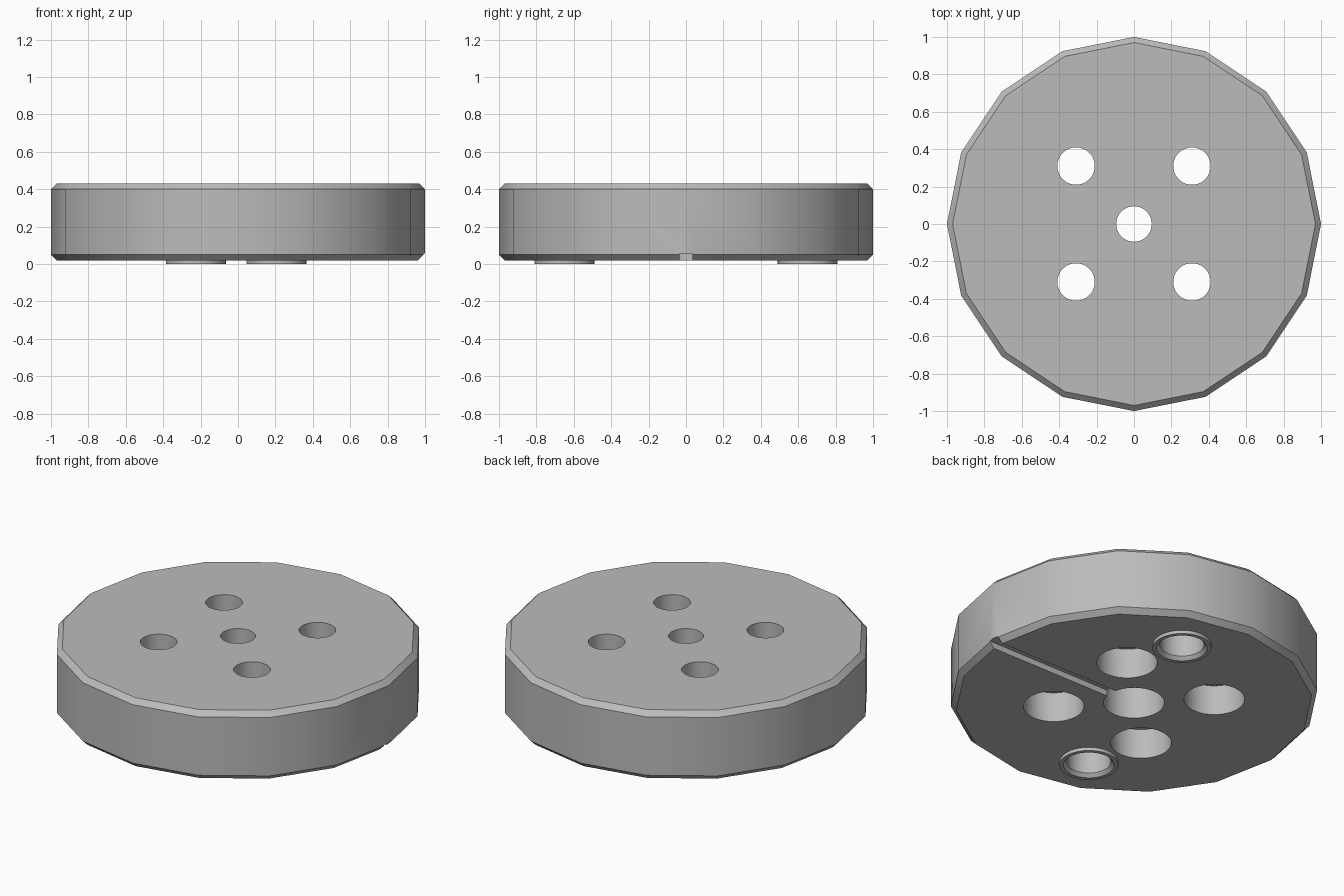
import bpy, bmesh, math
from mathutils import Matrix

if "Cube" in bpy.data.objects:
    bpy.data.objects.remove(bpy.data.objects["Cube"], do_unlink=True)

grey = bpy.data.materials.new("plain grey")
grey.use_nodes = True
colour = (0.5, 0.5, 0.5, 1)
grey.diffuse_color = colour
grey.node_tree.nodes["Principled BSDF"].inputs["Base Color"].default_value = colour


def lathe(name, profile, sides, at=(0, 0), closed=False):
    """Revolve (radius, z) points; an open profile is capped at both ends."""
    bm = bmesh.new()
    rings = [[bm.verts.new((at[0] + r * math.cos(math.tau * i / sides),
                            at[1] + r * math.sin(math.tau * i / sides), z))
              for i in range(sides)] for r, z in profile]
    pairs = list(zip(rings, rings[1:]))
    if closed:
        pairs.append((rings[-1], rings[0]))
    else:
        bm.faces.new(rings[0])
        bm.faces.new(rings[-1])
    for a, b in pairs:
        for i in range(sides):
            j = (i + 1) % sides
            bm.faces.new((a[i], a[j], b[j], b[i]))
    return finish(name, bm)


def finish(name, bm):
    bmesh.ops.recalc_face_normals(bm, faces=bm.faces)
    mesh = bpy.data.meshes.new(name)
    bm.to_mesh(mesh)
    bm.free()
    mesh.materials.append(grey)
    obj = bpy.data.objects.new(name, mesh)
    bpy.context.collection.objects.link(obj)
    return obj


def cut(target, cutter):
    cutter.hide_render = True
    mod = target.modifiers.new("cut", 'BOOLEAN')
    mod.operation = 'DIFFERENCE'
    mod.solver = 'EXACT'
    mod.object = cutter
    bpy.context.view_layer.objects.active = target
    bpy.ops.object.modifier_apply(modifier=mod.name)
    bpy.data.objects.remove(cutter, do_unlink=True)


def smooth(obj):
    bpy.ops.object.select_all(action='DESELECT')
    obj.select_set(True)
    bpy.context.view_layer.objects.active = obj
    bpy.ops.object.shade_smooth_by_angle(angle=math.radians(30))


BOTTOM, TOP = 0.02, 0.43

# Sixteen-sided disc with chamfered rims
disc = lathe("disc", [(0.97, BOTTOM), (1, 0.05), (1, 0.4), (0.97, TOP)], 16)

# Stepped through holes: wide below, narrow above
for x, y, r, step in [(0, 0, 0.095, 0.23)] + [
        (sx * 0.31, sy * 0.31, 0.1, 0.2) for sx in (-1, 1) for sy in (-1, 1)]:
    cut(disc, lathe("hole_cutter", [(0.165, -0.1), (0.165, step), (r, step), (r, 0.6)],
                    48, (x, y)))

# Groove from the centre hole to the rim on the underside
bm = bmesh.new()
bmesh.ops.create_cube(bm, size=1, matrix=Matrix.Translation((0.6, 0, 0)) @
                      Matrix.Diagonal((1.2, 0.07, 0.11, 1)))
cut(disc, finish("groove_cutter", bm))

# Two blind sockets, each with a raised collar chamfered inside
for side, spot in (("back", (0.205, 0.65)), ("front", (-0.225, -0.65))):
    cut(disc, lathe("socket_cutter", [(0.12, -0.1), (0.12, 0.22)], 48, spot))
    collar = lathe(side + "_collar", [(0.16, BOTTOM), (0.16, 0), (0.138, 0), (0.12, BOTTOM)],
                   48, spot, closed=True)
    smooth(collar)
smooth(disc)
